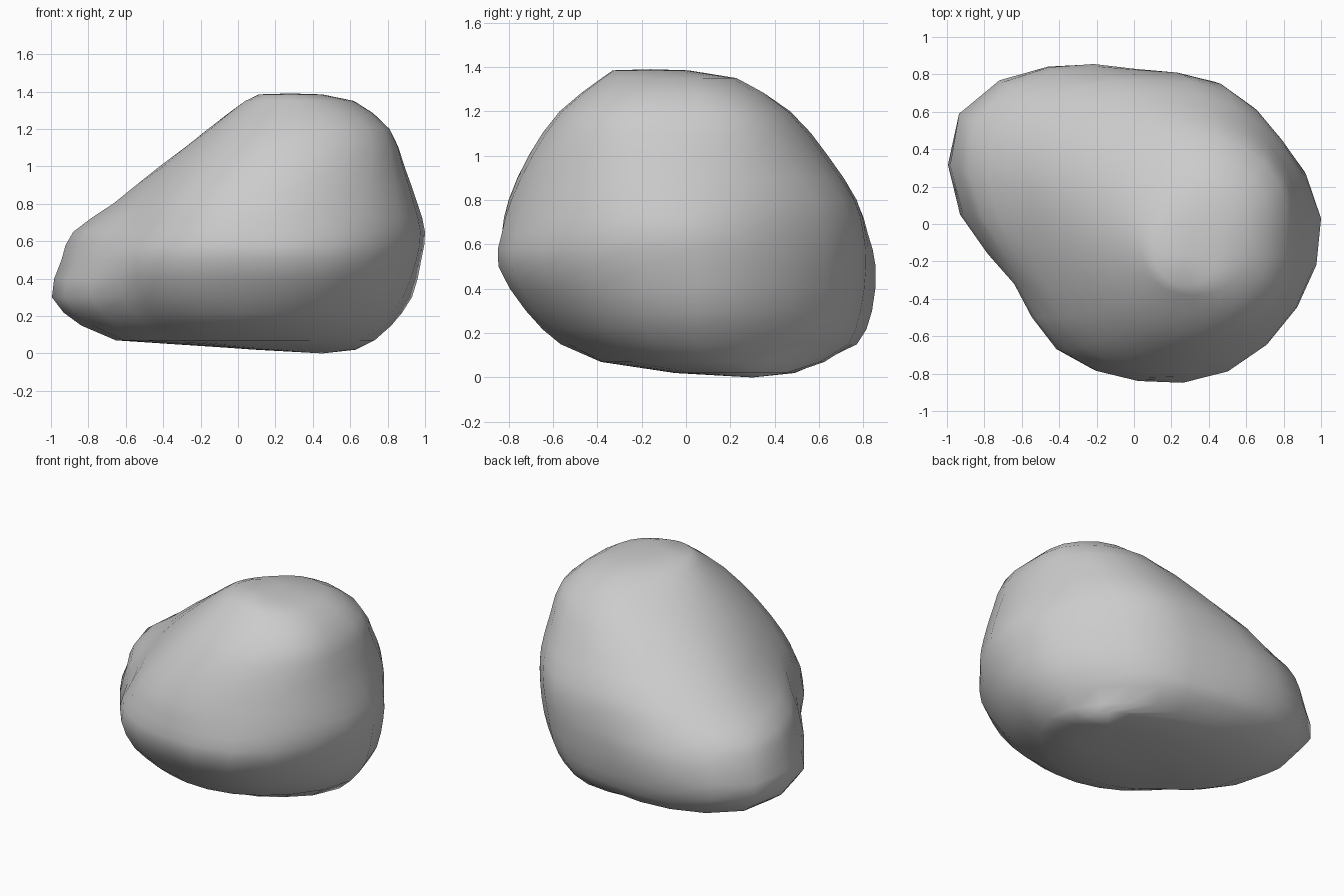
import bpy, bmesh
from math import sin, cos, tau

if "Cube" in bpy.data.objects:
    bpy.data.objects.remove(bpy.data.objects["Cube"])

# Horizontal slices of the boulder: z, centre x, centre y, radii every 30 degrees from +x
SLICES = [
    (0.02, .36, .22, [.27] * 12),
    (0.07, 0, .05, [.73, .68, .64, .56, .62, .71, .61, .44, .41, .42, .49, .60]),
    (0.15, 0, .05, [.82, .75, .73, .70, .81, .92, .78, .59, .58, .61, .67, .74]),
    (0.30, 0, .05, [.93, .83, .79, .76, .90, 1.08, .93, .71, .74, .76, .84, .88]),
    (0.50, 0, .05, [.98, .87, .82, .78, .91, 1.05, .87, .74, .83, .88, .97, .98]),
    (0.65, .05, .03, [.95, .85, .83, .78, .88, 1.03, .86, .71, .81, .86, .92, .95]),
    (0.80, .10, 0, [.86, .82, .81, .77, .83, .87, .71, .66, .75, .80, .83, .87]),
    (1.00, .22, -.03, [.67, .68, .68, .67, .69, .70, .62, .60, .66, .68, .69, .70]),
    (1.20, .32, -.05, [.49, .53, .53, .52, .50, .49, .48, .49, .52, .52, .53, .53]),
    (1.35, .32, -.08, [.30, .32, .33, .30, .25, .25, .28, .30, .31, .30, .31, .31]),
    (1.385, .28, -.16, [.17] * 12),
]
BOTTOM, TOP = (.45, .30, 0), (.28, -.16, 1.39)
SEG = 24


def spline(a, b, c, d, t):
    return b + .5 * t * (c - a + t * (2*a - 5*b + 4*c - d + t * (3*(b - c) + d - a)))


def ring(z, cx, cy, radii):
    pts = []
    for i in range(SEG):
        k, t = divmod(i * 12 / SEG, 1)
        r = spline(*[radii[(int(k) + j) % 12] for j in (-1, 0, 1, 2)], t)
        pts.append((cx + r * cos(tau * i / SEG), cy + r * sin(tau * i / SEG), z))
    return pts


# Rings, with one extra smooth ring between each pair of the wide ones
base = [ring(*s) for s in SLICES]
rings = []
for n in range(len(base) - 1):
    rings.append(base[n])
    if 1 < n < len(base) - 2:
        rings.append([tuple(spline(*v, .5) for v in zip(*p))
                      for p in zip(*base[n - 1:n + 3])])
rings.append(base[-1])

# Skin the rings and close both ends
bm = bmesh.new()
loops = [[bm.verts.new(p) for p in r] for r in rings]
low, high = bm.verts.new(BOTTOM), bm.verts.new(TOP)
for i in range(SEG):
    j = (i + 1) % SEG
    for a, b in zip(loops, loops[1:]):
        bm.faces.new((a[i], a[j], b[j], b[i]))
    bm.faces.new((low, loops[0][j], loops[0][i]))
    bm.faces.new((high, loops[-1][i], loops[-1][j]))
bmesh.ops.recalc_face_normals(bm, faces=bm.faces)
for f in bm.faces:
    f.smooth = True
mesh = bpy.data.meshes.new("boulder")
bm.to_mesh(mesh)
bm.free()
bpy.context.collection.objects.link(bpy.data.objects.new("boulder", mesh))
